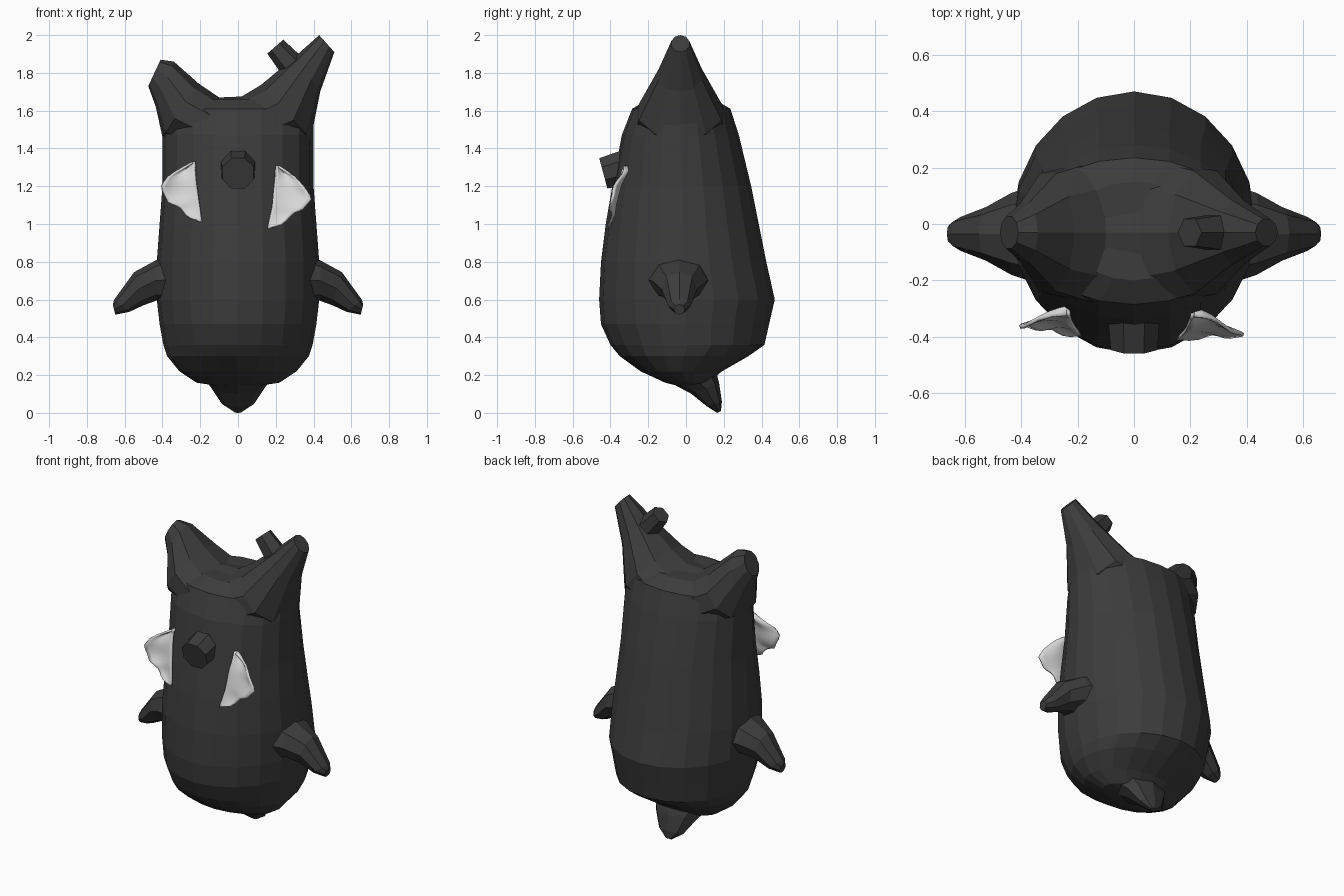
import bpy, bmesh, math
from mathutils import Vector as V, Matrix

if "Cube" in bpy.data.objects:
    bpy.data.objects.remove(bpy.data.objects["Cube"])


def material(name, c):
    m = bpy.data.materials.new(name)
    m.diffuse_color = (c, c, c, 1)
    m.use_nodes = True
    m.node_tree.nodes["Principled BSDF"].inputs["Base Color"].default_value = m.diffuse_color
    return m


DARK = material("charcoal", 0.045)
LIGHT = material("pale grey", 0.68)


def finish(bm, name, mat):
    bmesh.ops.recalc_face_normals(bm, faces=bm.faces)
    me = bpy.data.meshes.new(name)
    bm.to_mesh(me)
    bm.free()
    me.materials.append(mat)
    ob = bpy.data.objects.new(name, me)
    bpy.context.collection.objects.link(ob)
    return ob


def loft(name, sections, n, mat=DARK):
    """Skin elliptical sections given as (end point, opposite end point, half-width vector)."""
    bm = bmesh.new()
    rings = []
    for p, q, b in sections:
        p, q, b = V(p), V(q), V(b)
        c, a = (p + q) / 2, (p - q) / 2
        rings.append([bm.verts.new(c + a * math.cos(t) + b * math.sin(t))
                      for t in (2 * math.pi * i / n for i in range(n))])
    for r, s in zip(rings, rings[1:]):
        for i in range(n):
            j = (i + 1) % n
            bm.faces.new((r[i], r[j], s[j], s[i]))
    bm.faces.new(rings[0])
    bm.faces.new(rings[-1])
    return finish(bm, name, mat)


# body: z, half width, front y, back y
body = [(.145, .12, -.05, .08), (.16, .22, -.11, .12), (.22, .31, -.24, .19),
        (.30, .375, -.35, .33), (.36, .395, -.40, .415), (.47, .415, -.45, .44),
        (.60, .43, -.46, .47), (.80, .43, -.45, .425), (1.0, .415, -.425, .385),
        (1.2, .40, -.39, .345), (1.47, .40, -.34, .28), (1.61, .40, -.285, .235),
        (1.66, .24, -.20, .15)]
loft("body", [((0, b, z), (0, f, z), (w, 0, 0)) for z, w, f, b in body], 20)

# saddle-shaped crown with two ears, lofted tip to tip: top x,z, bottom x,z, half depth
crown = [(-.41, 1.87, -.475, 1.73, .06), (-.34, 1.86, -.435, 1.62, .11),
         (-.21, 1.745, -.40, 1.46, .22), (-.10, 1.67, -.15, 1.35, .27),
         (.02, 1.675, .10, 1.35, .27), (.12, 1.735, .385, 1.45, .23),
         (.30, 1.885, .435, 1.70, .12), (.43, 2.0, .51, 1.91, .05)]
loft("ears", [((a, -.03, b), (c, -.03, d), (0, h, 0)) for a, b, c, d, h in crown], 10)

# arms, mirrored
arm = [(.36, .84, .36, .57, .17), (.44, .805, .43, .595, .145), (.55, .745, .50, .57, .095),
       (.655, .60, .575, .535, .06), (.663, .575, .65, .52, .03)]
for s, side in ((-1, "left"), (1, "right")):
    loft(side + "_arm", [((s * a, -.035, b), (s * c, -.035, d), (0, h, 0))
                         for a, b, c, d, h in arm], 8)

# tail: front y,z, back y,z, half width
tail = [(-.12, .18, .15, .25, .20), (.03, .10, .175, .16, .14),
        (.11, .035, .19, .06, .085), (.165, 0, .185, .01, .02)]
loft("tail", [((0, a, b), (0, c, d), (h, 0, 0)) for a, b, c, d, h in tail], 8)


def knob(name, centre, angle, axis, sides, r1, r2, depth):
    bm = bmesh.new()
    mat = (Matrix.Translation(centre) @ Matrix.Rotation(math.radians(angle), 4, axis)
           @ Matrix.Rotation(math.pi / sides, 4, 'Z'))
    bmesh.ops.create_cone(bm, cap_ends=True, segments=sides, radius1=r1, radius2=r2,
                          depth=depth, matrix=mat)
    finish(bm, name, DARK)


# nose and the small knob on the taller ear
knob("nose", (0, -.375, 1.285), 105, 'X', 8, .10, .09, .13)
knob("ear_knob", (.24, -.03, 1.89), -41, 'Y', 6, .07, .056, .13)


def polyline(pts, t):
    k = t * (len(pts) - 1)
    i = min(int(k), len(pts) - 2)
    return V(pts[i]).lerp(V(pts[i + 1]), k - i)


def whisker_fan(name, inner, outer):
    """Thin rippled sheet between the edge on the face and the free edge."""
    rows, cols = 16, 8
    bm = bmesh.new()
    grid = []
    for r in range(rows + 1):
        t = r / rows
        a, b = polyline(inner, t), polyline(outer, t)
        line = []
        for c in range(cols + 1):
            u = c / cols
            p = a.lerp(b, u)
            p.y += .007 * u * math.sin(t * 6 * math.pi) + .03 * math.sin(u * math.pi) * (1 - t)
            line.append(bm.verts.new(p))
        grid.append(line)
    for r in range(rows):
        for c in range(cols):
            bm.faces.new((grid[r][c], grid[r][c + 1], grid[r + 1][c + 1], grid[r + 1][c]))
    for f in bm.faces:
        f.smooth = True
    ob = finish(bm, name, LIGHT)
    mod = ob.modifiers.new("thickness", 'SOLIDIFY')
    mod.thickness = .012
    mod.offset = 0


# whisker fans on the cheeks
whisker_fan("left_whiskers",
            [(-.23, -.325, 1.33), (-.22, -.35, 1.22), (-.205, -.375, 1.11), (-.19, -.392, 1.01)],
            [(-.24, -.325, 1.325), (-.37, -.35, 1.255), (-.41, -.365, 1.195),
             (-.37, -.365, 1.115), (-.31, -.37, 1.09), (-.27, -.385, 1.04), (-.20, -.392, 1.01)])
whisker_fan("right_whiskers",
            [(.205, -.33, 1.31), (.19, -.36, 1.20), (.18, -.38, 1.09), (.155, -.405, .975)],
            [(.215, -.33, 1.305), (.31, -.355, 1.245), (.36, -.38, 1.185), (.392, -.40, 1.135),
             (.34, -.395, 1.075), (.29, -.395, 1.055), (.24, -.40, 1.0), (.16, -.405, .975)])
